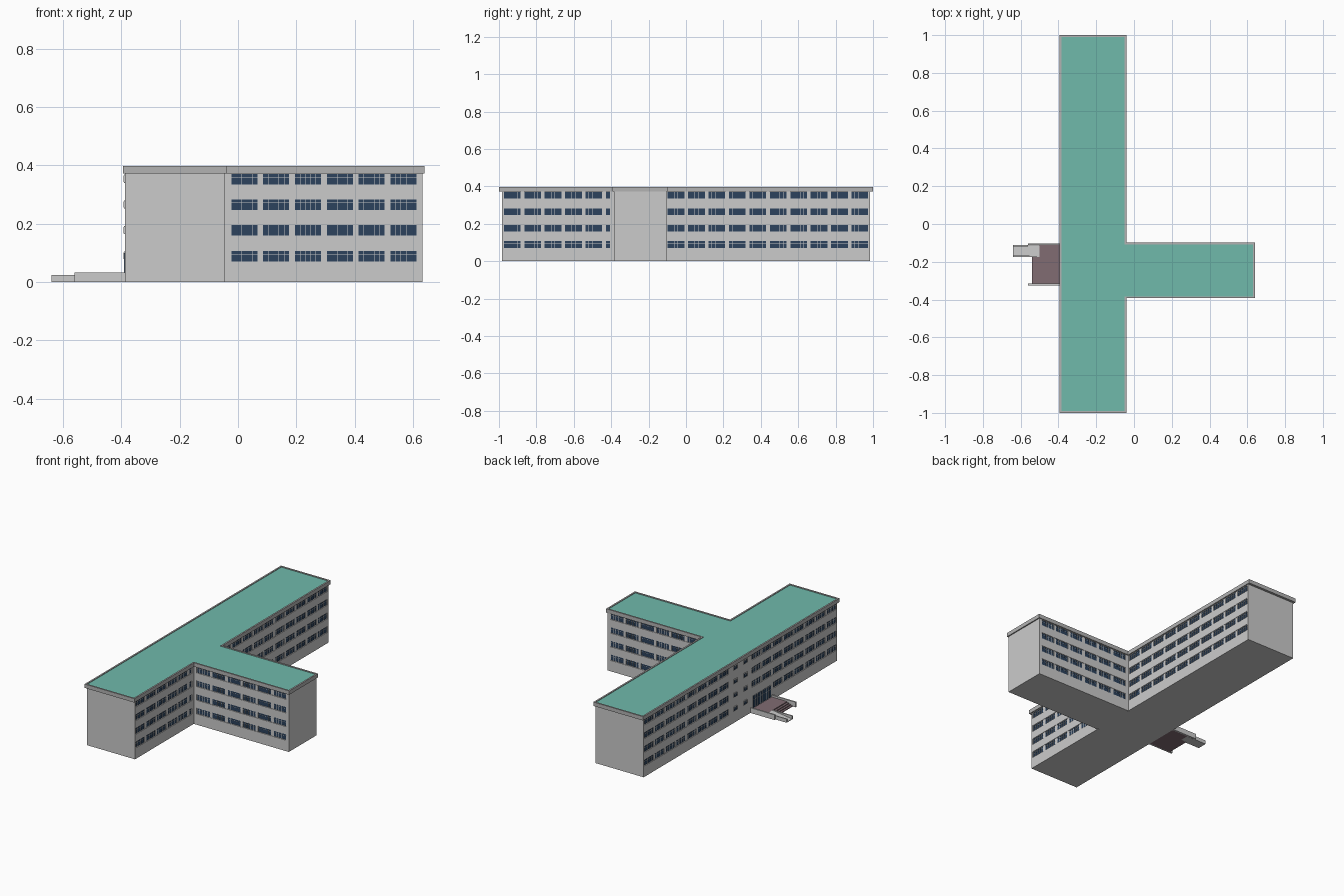
import bpy, bmesh

if "Cube" in bpy.data.objects:
    bpy.data.objects.remove(bpy.data.objects["Cube"])

PITCH, GW, REC = 0.1092, 0.0915, 0.007          # window spacing, width, recess depth
ROWS = [(0.070, 0.108), (0.158, 0.196), (0.246, 0.284), (0.334, 0.372)]
TOP = 0.375


def material(name, col):
    m = bpy.data.materials.new(name)
    m.diffuse_color = (*col, 1)
    m.use_nodes = True
    m.node_tree.nodes["Principled BSDF"].inputs["Base Color"].default_value = m.diffuse_color
    return m


GLASS = material("dark blue glass", (0.025, 0.055, 0.11))
ROOF = material("green roof", (0.16, 0.49, 0.41))
PAVE = material("paving", (0.22, 0.15, 0.17))

parts = {k: bmesh.new() for k in ("walls", "window_piers", "window_frames", "window_glass",
                                  "porch_floor", "porch_sides", "ramp")}


def box(part, x0, x1, y0, y1, z0, z1):
    bm = parts[part]
    v = [bm.verts.new((x, y, z)) for z in (z0, z1)
         for x, y in ((x0, y0), (x1, y0), (x1, y1), (x0, y1))]
    for f in ((3, 2, 1, 0), (4, 5, 6, 7), (0, 1, 5, 4), (1, 2, 6, 5), (2, 3, 7, 6), (3, 0, 4, 7)):
        bm.faces.new([v[i] for i in f])


def fbox(part, side, u0, u1, d0, d1, z0, z1):
    """Box on a facade; d is depth measured inward from the wall plane."""
    axis, plane, out = side
    a, b = sorted((plane - out * d0, plane - out * d1))
    if axis == "x":
        box(part, a, b, u0, u1, z0, z1)
    else:
        box(part, u0, u1, a, b, z0, z1)


def window(side, a, b, z0, z1, panes, d=0.0035):
    t = 0.0012
    fbox("window_glass", side, a, b, d + 0.0015, d + 0.003, z0, z1)
    for i in range(panes + 1):
        c = a + t / 2 + (b - a - t) * i / panes
        fbox("window_frames", side, c - t / 2, c + t / 2, d, d + 0.002, z0, z1)
    for z in (z0, z0 + (z1 - z0) * 0.66, z1 - t):
        fbox("window_frames", side, a, b, d + 0.0002, d + 0.002, z, z + t)


def facade(side, u0, u1, groups, skip_ground=()):
    # Horizontal wall bands
    levels = [0] + [z for r in ROWS for z in r] + [TOP]
    for z0, z1 in zip(levels[::2], levels[1::2]):
        fbox("walls", side, u0, u1, 0, REC, z0, z1)
    # Windows and the piers between them
    for r, (z0, z1) in enumerate(ROWS):
        cur = u0
        for i, (a, b) in enumerate(groups):
            if r == 0 and i in skip_ground:
                continue
            thin = cur > u0 and a - cur < 0.03
            fbox("window_piers" if thin else "walls", side, cur, a, 0.002 if thin else 0, REC, z0, z1)
            window(side, a, b, z0, z1, max(1, round((b - a) / 0.0183)))
            cur = b
        fbox("walls", side, cur, u1, 0, REC, z0, z1)


def run(start, n):
    return [(start + PITCH * i, start + PITCH * i + GW) for i in range(n)]


# Wall cores
box("walls", -0.388 + REC, -0.045 - REC, -0.985, 0.985, 0, TOP)
box("walls", -0.2, 0.633, -0.386 + REC, -0.105 - REC, 0, TOP)

# Facades
west, east = ("x", -0.388, -1), ("x", -0.045, 1)
facade(west, -0.985, 0.985, run(-0.975, 8) + run(0.119, 8), skip_ground=(6, 7))
facade(east, -0.105, 0.985, run(-0.099, 10))
facade(east, -0.985, -0.386, run(-0.975, 5) + [(-0.429, -0.405)])
for wing in (("y", -0.386, -1), ("y", -0.105, 1)):
    facade(wing, -0.045, 0.633, run(-0.024, 6))

# Small stair windows
for y in (0.052, -0.05):
    for z0, z1 in ROWS:
        fbox("walls", west, y - 0.018, y + 0.018, -0.003, 0, z0 + 0.006, z1 - 0.004)
        window(west, y - 0.015, y + 0.015, z0 + 0.009, z1 - 0.007, 2, d=-0.0055)

# Entrance doors
window(west, -0.31, -0.13, 0.022, 0.1, 8, d=-0.003)

# Porch: floor, steps and low side walls
box("porch_floor", -0.50, -0.388, -0.318, -0.112, 0, 0.022)
for i in range(3):
    box("porch_floor", -0.514 - 0.013 * i, -0.50 - 0.013 * i, -0.318, -0.165, 0, 0.0165 - 0.0055 * i)
for y in (-0.326, -0.112):
    box("porch_sides", -0.56, -0.388, y, y + 0.01, 0, 0.033)

# Ramp with kerbs
bm = parts["ramp"]
low = [bm.verts.new(p) for p in ((-0.64, -0.168, 0), (-0.50, -0.168, 0), (-0.50, -0.168, 0.0225), (-0.64, -0.168, 0.004))]
face = bm.faces.new(low)
ext = bmesh.ops.extrude_face_region(bm, geom=[face])
bmesh.ops.translate(bm, vec=(0, 0.055, 0), verts=[g for g in ext["geom"] if isinstance(g, bmesh.types.BMVert)])
box("ramp", -0.64, -0.50, -0.174, -0.167, 0, 0.0235)
box("ramp", -0.64, -0.56, -0.119, -0.112, 0, 0.0235)


def finish(name, bm, mats=()):
    bmesh.ops.recalc_face_normals(bm, faces=bm.faces)
    me = bpy.data.meshes.new(name)
    bm.to_mesh(me)
    bm.free()
    for m in mats:
        me.materials.append(m)
    bpy.context.collection.objects.link(bpy.data.objects.new(name, me))


mats = {"window_glass": [GLASS], "porch_floor": [PAVE]}
for name, bm in parts.items():
    finish(name, bm, mats.get(name, ()))

# T-shaped roof with a grey rim and sunken green surface
bm = bmesh.new()
outline = [(-0.394, -1), (-0.039, -1), (-0.039, -0.393), (0.64, -0.393),
           (0.64, -0.099), (-0.039, -0.099), (-0.039, 1), (-0.394, 1)]
bottom = [bm.verts.new((x, y, 0.373)) for x, y in outline]
top = [bm.verts.new((x, y, 0.398)) for x, y in outline]
bm.faces.new(bottom[::-1])
cap = bm.faces.new(top)
for i in range(8):
    j = (i + 1) % 8
    bm.faces.new((bottom[i], bottom[j], top[j], top[i]))
bm.normal_update()
bmesh.ops.inset_region(bm, faces=[cap], thickness=0.01, use_even_offset=True)
sunk = bmesh.ops.extrude_face_region(bm, geom=[cap])
bmesh.ops.delete(bm, geom=[cap], context="FACES_ONLY")
bmesh.ops.translate(bm, vec=(0, 0, -0.004), verts=[g for g in sunk["geom"] if isinstance(g, bmesh.types.BMVert)])
for g in sunk["geom"]:
    if isinstance(g, bmesh.types.BMFace):
        g.material_index = 1
finish("roof", bm, [material("grey rim", (0.45, 0.45, 0.45)), ROOF])
